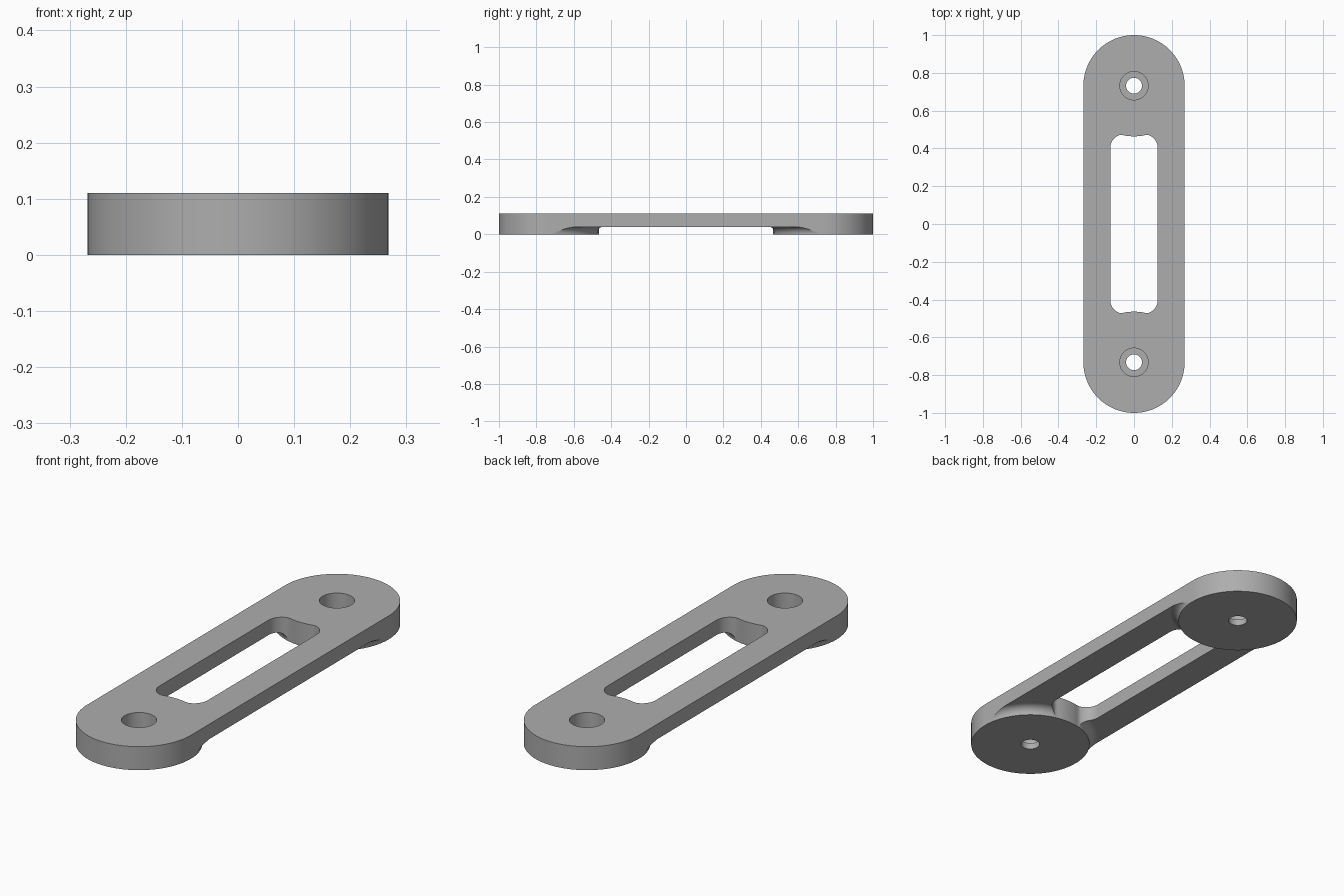
import bpy, bmesh
from math import sin, cos, pi, sqrt

if "Cube" in bpy.data.objects:
    bpy.data.objects.remove(bpy.data.objects["Cube"])

R, TOP, UNDER = 0.268, 0.11, 0.04      # end radius, top height, height of the raised underside
END = 1 - R                            # distance of each end centre from the middle
SEG = 96


def new_object(name, bm):
    bmesh.ops.recalc_face_normals(bm, faces=bm.faces)
    mesh = bpy.data.meshes.new(name)
    bm.to_mesh(mesh)
    bm.free()
    ob = bpy.data.objects.new(name, mesh)
    bpy.context.collection.objects.link(ob)
    return ob


def prism(name, outline, z0, z1):
    bm = bmesh.new()
    face = bm.faces.new([bm.verts.new((x, y, z0)) for x, y in outline])
    up = bmesh.ops.extrude_face_region(bm, geom=[face])["geom"]
    bmesh.ops.translate(bm, vec=(0, 0, z1 - z0),
                        verts=[v for v in up if isinstance(v, bmesh.types.BMVert)])
    return new_object(name, bm)


def lathe(name, profile, y):
    """Solid of revolution about a vertical axis at (0, y)."""
    bm = bmesh.new()
    rings = [[bm.verts.new((r * cos(2 * pi * i / SEG), y + r * sin(2 * pi * i / SEG), z))
              for i in range(SEG)] for r, z in profile]
    for a, b in zip(rings, rings[1:]):
        for i in range(SEG):
            j = (i + 1) % SEG
            bm.faces.new((a[i], a[j], b[j], b[i]))
    bm.faces.new(rings[0])
    bm.faces.new(rings[-1])
    return new_object(name, bm)


def cut(target, cutter):
    mod = target.modifiers.new("cut", 'BOOLEAN')
    mod.operation, mod.solver, mod.object = 'DIFFERENCE', 'EXACT', cutter
    bpy.context.view_layer.objects.active = target
    bpy.ops.object.modifier_apply(modifier=mod.name)
    bpy.data.objects.remove(cutter)


def rounded_outline(hx, hy, r, n):
    """Rectangle outline with four rounded corners."""
    pts = []
    for k, (sx, sy) in enumerate(((1, 1), (-1, 1), (-1, -1), (1, -1))):
        for i in range(n + 1):
            a = (k + i / n) * pi / 2
            pts.append((sx * (hx - r) + r * cos(a), sy * (hy - r) + r * sin(a)))
    return pts


# Main bar with round ends
stadium = []
for side in (1, -1):
    for i in range(SEG // 2 + 1):
        a = pi * i / (SEG // 2)
        stadium.append((side * R * cos(a), side * (END + R * sin(a))))
body = prism("mounting_bar", stadium, 0, TOP)

# Underside recess, leaving a round foot with a concave fillet at each end
hy = END - 0.017
recess = prism("recess_cutter", [(-0.5, -hy), (0.5, -hy), (0.5, hy), (-0.5, hy)], -0.1, UNDER)
rf, steps = UNDER + 0.0002, 12
foot_r = R + 0.0005
flare = [(foot_r, -0.2)]
for i in range(steps + 1):
    a = i / steps * pi / 2
    flare.append((foot_r + rf * (1 - cos(a)), rf * sin(a)))
flare.append((foot_r + rf, 0.1))
for side in (1, -1):
    cut(recess, lathe("flare_cutter", flare, side * END))
cut(body, recess)

# Long slot whose ends bulge inward where they meet the round feet
slot = []
corners = rounded_outline(0.125, 0.474, 0.07, 12)
for i, (x, y) in enumerate(corners):
    slot.append((x, y))
    if i in (12, 38):                  # fill the straight end edges with points
        nx = corners[i + 1][0]
        slot += [(x + (nx - x) * k / 16, y) for k in range(1, 16)]


def trim(x, y):
    limit = END - sqrt(R * R - x * x)
    return x, max(-limit, min(limit, y))


cut(body, prism("slot_cutter", [trim(x, y) for x, y in slot], -0.1, 0.2))

# Stepped screw holes
for side in (1, -1):
    cut(body, lathe("hole_cutter", [(0.042, -0.1), (0.042, 0.03), (0.075, 0.03), (0.075, 0.2)],
                    side * END))

# Finish: one grey, smooth curves with crisp edges
grey = bpy.data.materials.new("plain grey")
grey.use_nodes = True
colour = (0.42, 0.42, 0.42, 1)
grey.diffuse_color = colour
grey.node_tree.nodes["Principled BSDF"].inputs["Base Color"].default_value = colour
body.data.materials.clear()
body.data.materials.append(grey)
for p in body.data.polygons:
    p.material_index = 0
bpy.ops.object.select_all(action='DESELECT')
body.select_set(True)
bpy.context.view_layer.objects.active = body
bpy.ops.object.shade_smooth_by_angle(angle=0.5)
weighted = body.modifiers.new("flat_faces", 'WEIGHTED_NORMAL')
weighted.keep_sharp = True
